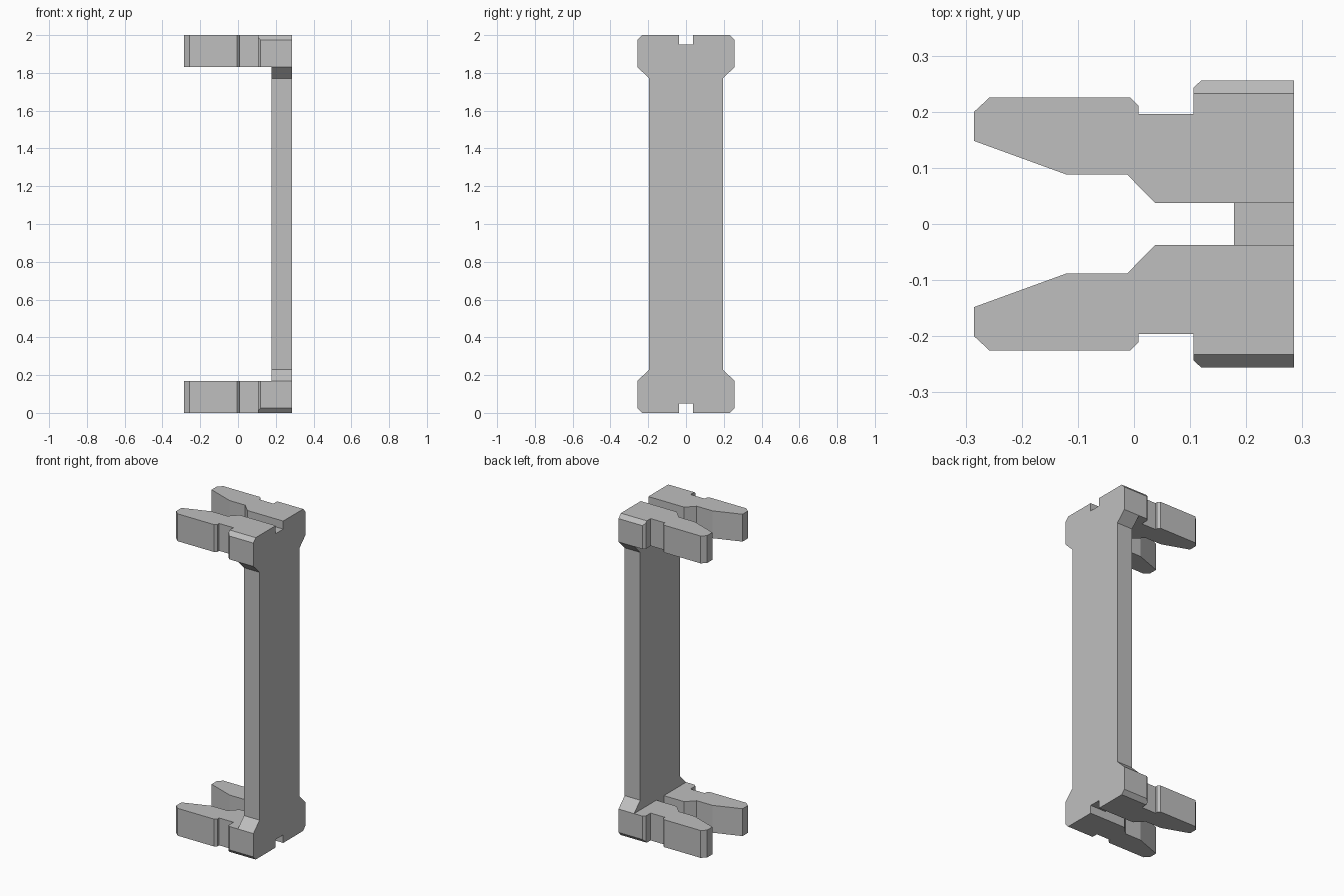
import bpy
import bmesh
from mathutils import Vector

cube = bpy.data.objects.get("Cube")
if cube:
    bpy.data.objects.remove(cube)

HEIGHT = 2.0
HALF_X = 0.285
PLATE_X = 0.178      # inner face of the back plate
CLIP_H = 0.17

grey = bpy.data.materials.new("light grey")
colour = (0.52, 0.52, 0.52, 1)
grey.diffuse_color = colour
grey.use_nodes = True
grey.node_tree.nodes["Principled BSDF"].inputs["Base Color"].default_value = colour


def prism(points, offset):
    """Extrude a closed outline of 3D points along an offset."""
    bm = bmesh.new()
    face = bm.faces.new([bm.verts.new(p) for p in points])
    top = bmesh.ops.extrude_face_region(bm, geom=[face], use_keep_orig=True)
    moved = [v for v in top["geom"] if isinstance(v, bmesh.types.BMVert)]
    bmesh.ops.translate(bm, verts=moved, vec=offset)
    bmesh.ops.recalc_face_normals(bm, faces=bm.faces)
    return bm


def finish(bm, name):
    bmesh.ops.recalc_face_normals(bm, faces=bm.faces)
    mesh = bpy.data.meshes.new(name)
    bm.to_mesh(mesh)
    bm.free()
    mesh.materials.append(grey)
    obj = bpy.data.objects.new(name, mesh)
    bpy.context.collection.objects.link(obj)
    return obj


# Back plate: one quarter of the (y, z) outline, mirrored both ways
quarter = [(0.195, 1.77), (0.256, 1.83), (0.256, 1.975),
           (0.233, HEIGHT), (0.037, HEIGHT), (0.037, 1.95)]
half = quarter + [(-y, z) for y, z in reversed(quarter)]
outline = half + [(-y, HEIGHT - z) for y, z in half]
finish(prism([(PLATE_X, y, z) for y, z in outline],
             Vector((HALF_X - PLATE_X, 0, 0))), "back_plate")

# Clip prong outline seen from above (x, y)
prong = [(PLATE_X, 0.037), (0.038, 0.037), (-0.012, 0.088), (-0.12, 0.088),
         (-HALF_X, 0.148), (-HALF_X, 0.2), (-0.258, 0.225), (-0.006, 0.225),
         (0.008, 0.211), (0.008, 0.196), (0.106, 0.196), (0.106, 0.243),
         (0.12, 0.256), (PLATE_X, 0.256)]

for level, end, into in (("lower", 0, 1), ("upper", HEIGHT, -1)):
    for place, side in (("front", -1), ("rear", 1)):
        bm = prism([(x, y * side, end) for x, y in prong],
                   Vector((0, 0, CLIP_H * into)))
        # Sloped outer edge matching the plate corner
        bmesh.ops.bisect_plane(
            bm, geom=bm.verts[:] + bm.edges[:] + bm.faces[:],
            plane_co=(0, 0.233 * side, end),
            plane_no=(0, 0.025 * side, -0.023 * into), clear_outer=True)
        bmesh.ops.holes_fill(
            bm, edges=[e for e in bm.edges if e.is_boundary], sides=0)
        finish(bm, f"{level}_{place}_prong")
